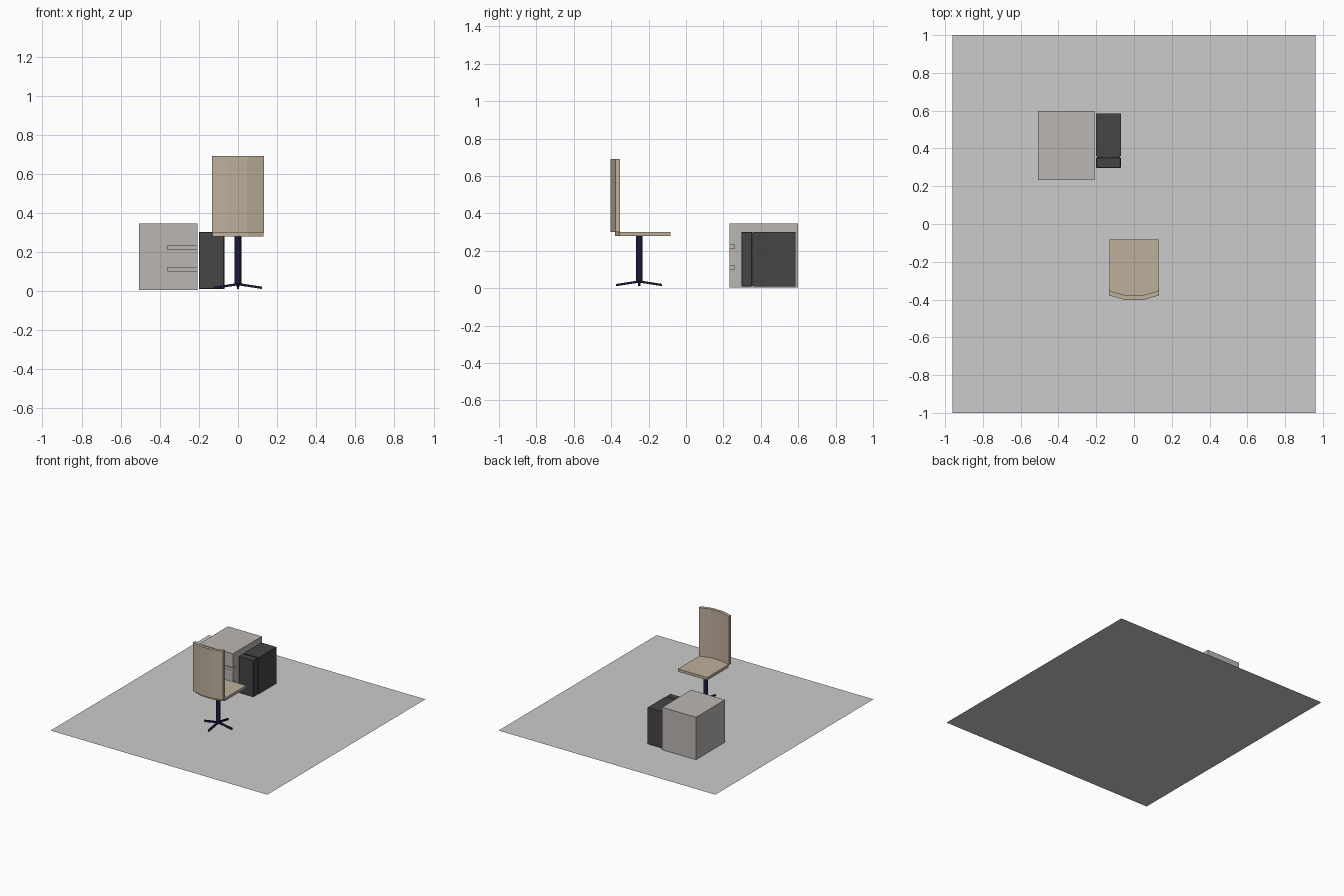
import bpy, bmesh, math
from mathutils import Vector

if "Cube" in bpy.data.objects:
    bpy.data.objects.remove(bpy.data.objects["Cube"])


def material(name, rgb):
    m = bpy.data.materials.new(name)
    m.diffuse_color = (*rgb, 1)
    m.use_nodes = True
    m.node_tree.nodes["Principled BSDF"].inputs["Base Color"].default_value = m.diffuse_color
    return m


TAN = material("tan", (0.52, 0.43, 0.33))
NAVY = material("navy", (0.01, 0.01, 0.05))
TAUPE = material("taupe", (0.50, 0.47, 0.45))
BLACK = material("charcoal", (0.06, 0.06, 0.06))


def finish(name, bm, mat=None):
    bmesh.ops.recalc_face_normals(bm, faces=bm.faces[:])
    me = bpy.data.meshes.new(name)
    bm.to_mesh(me)
    bm.free()
    ob = bpy.data.objects.new(name, me)
    bpy.context.collection.objects.link(ob)
    if mat:
        me.materials.append(mat)
    return ob


def add_box(bm, lo, hi):
    lo, hi = Vector(lo), Vector(hi)
    vs = bmesh.ops.create_cube(bm, size=1)["verts"]
    for v in vs:
        v.co = Vector(a + (b - a) * (c + 0.5) for a, b, c in zip(lo, hi, v.co))
    return vs


def box(name, lo, hi, mat=None):
    bm = bmesh.new()
    add_box(bm, lo, hi)
    return finish(name, bm, mat)


def prism(name, outline, z0, z1, mat):
    """Extrude an xy outline from z0 up to z1."""
    bm = bmesh.new()
    f = bm.faces.new([bm.verts.new((x, y, z0)) for x, y in outline])
    top = bmesh.ops.extrude_face_region(bm, geom=[f])["geom"]
    for v in top:
        if isinstance(v, bmesh.types.BMVert):
            v.co.z = z1
    return finish(name, bm, mat)


# Floor sheet
bm = bmesh.new()
bm.faces.new([bm.verts.new(p) for p in
              ((-.96, -1, 0), (.96, -1, 0), (.96, 1, 0), (-.96, 1, 0))])
finish("floor", bm)

# Drawer cabinet with two finger slots open to the right side
cabinet = box("cabinet", (-.507, .232, .005), (-.208, .598, .345), TAUPE)
for i, z in enumerate((.102, .213)):
    cutter = box(f"slot_cutter_{i}", (-.36, .2, z), (-.18, .258, z + .02))
    cutter.hide_render = True
    cutter.hide_viewport = True
    mod = cabinet.modifiers.new("slot", "BOOLEAN")
    mod.object = cutter
    mod.solver = 'EXACT'

# Computer tower: case, front panel and the recessed seam between them
box("tower_case", (-.2, .36, .01), (-.07, .585, .302), BLACK)
box("tower_seam", (-.197, .345, .013), (-.073, .365, .297), BLACK)
panel = box("tower_front", (-.2, .296, .01), (-.07, .352, .302), BLACK)
bev = panel.modifiers.new("bevel", "BEVEL")
bev.width, bev.segments = .003, 1

# Chair seat with a bowed rear edge
seat = [(-.13, -.083), (.13, -.083), (.13, -.355), (.05, -.38), (-.05, -.38), (-.13, -.355)]
prism("seat", seat, .28, .302, TAN)

# Chair back: curved panel
inner = [(-.133, -.352), (-.045, -.378), (.045, -.378), (.133, -.352)]
outer = [(.133, -.378), (.045, -.403), (-.045, -.403), (-.133, -.378)]
prism("backrest", inner + outer, .3, .69, TAN)

# Stem
bm = bmesh.new()
bmesh.ops.create_cone(bm, cap_ends=True, segments=12, radius1=.017, radius2=.017, depth=.25)
bmesh.ops.translate(bm, verts=bm.verts[:], vec=(0, -.25, .155))
stem = finish("stem", bm, NAVY)

# Star base: four sloping legs
for i in range(4):
    bm = bmesh.new()
    for v in add_box(bm, (0, -.007, .03), (.123, .007, .042)):
        if v.co.x > .1:
            v.co.z -= .019
            v.co.y *= .8
    leg = finish(f"base_leg_{i}", bm, NAVY)
    leg.location = (0, -.25, 0)
    leg.rotation_euler.z = i * math.pi / 2
